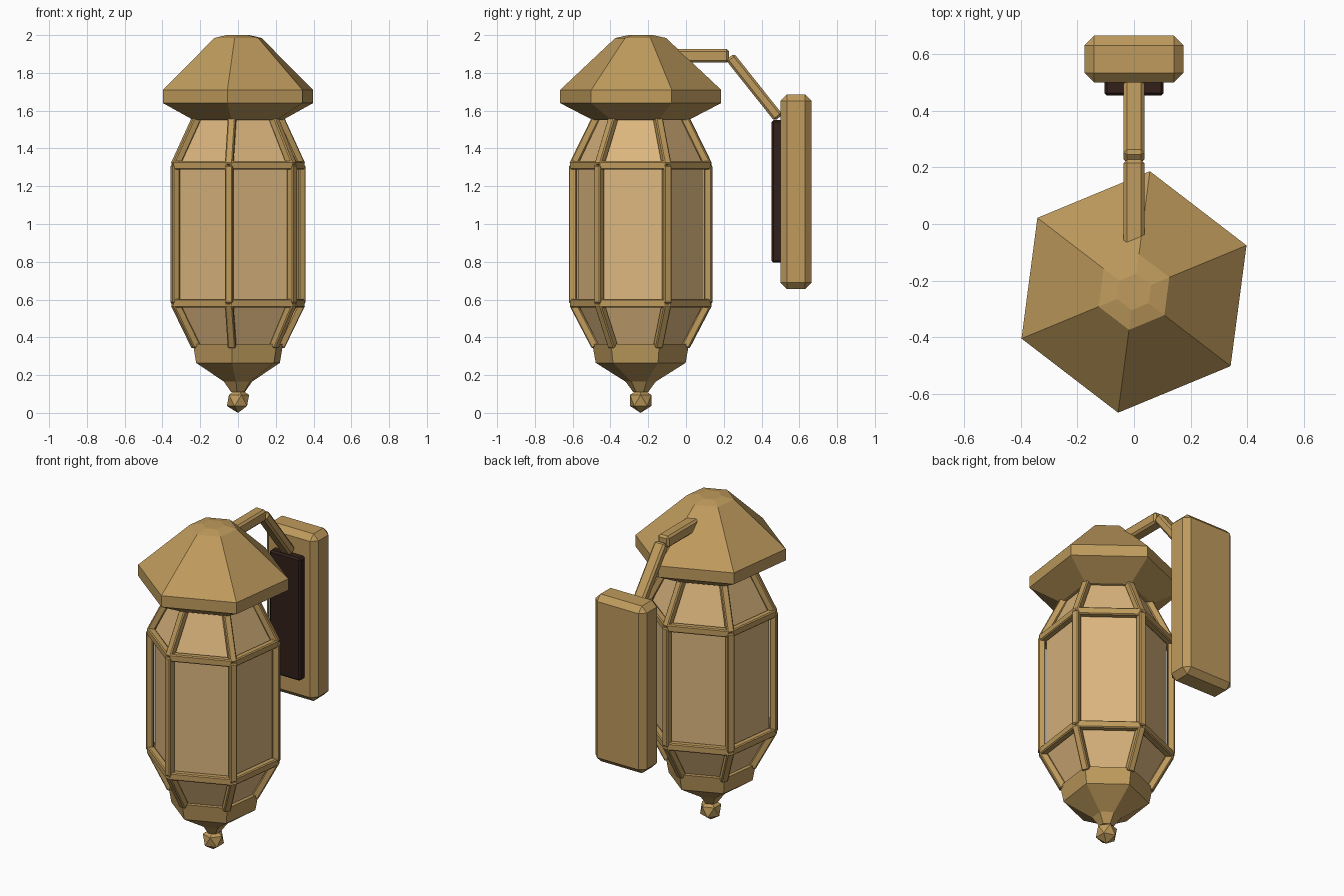
import bpy, bmesh, math
from mathutils import Vector, Matrix

if "Cube" in bpy.data.objects:
    bpy.data.objects.remove(bpy.data.objects["Cube"])

CY = -0.24                      # lantern axis
A0 = math.radians(22.5)         # hexagon rotation


def material(name, col):
    m = bpy.data.materials.new(name)
    m.diffuse_color = (*col, 1)
    m.use_nodes = True
    m.node_tree.nodes["Principled BSDF"].inputs["Base Color"].default_value = m.diffuse_color
    return m


BRASS = material("brass", (0.52, 0.327, 0.108))
GLASS = material("warm_glass", (0.72, 0.47, 0.21))
DARK = material("dark_brown", (0.032, 0.014, 0.010))


def finish(bm, name, mat):
    bmesh.ops.recalc_face_normals(bm, faces=bm.faces)
    me = bpy.data.meshes.new(name)
    bm.to_mesh(me)
    bm.free()
    me.materials.append(mat)
    ob = bpy.data.objects.new(name, me)
    bpy.context.collection.objects.link(ob)
    return ob


def corner(i, r, z):
    a = A0 + i * math.pi / 3
    return Vector((r * math.cos(a), CY + r * math.sin(a), z))


def hex_solid(name, profile, mat):
    """Six-sided solid from (radius, z) pairs."""
    bm = bmesh.new()
    rings = [[bm.verts.new(corner(i, r, z)) for i in range(6)] for r, z in profile]
    for a, b in zip(rings, rings[1:]):
        for i in range(6):
            j = (i + 1) % 6
            bm.faces.new((a[i], a[j], b[j], b[i]))
    bm.faces.new(rings[0])
    bm.faces.new(rings[-1])
    return finish(bm, name, mat)


def add_box(bm, matrix, bevel):
    t = bmesh.new()
    bmesh.ops.create_cube(t, size=1, matrix=matrix)
    bmesh.ops.bevel(t, geom=t.edges[:], offset=bevel, segments=1, affect='EDGES')
    me = bpy.data.meshes.new("tmp")
    t.to_mesh(me)
    t.free()
    bm.from_mesh(me)
    bpy.data.meshes.remove(me)


def add_beam(bm, p, q, side, w, h, bevel):
    """Bevelled bar from p to q, w wide along side, h in the other direction."""
    d = q - p
    z = d.normalized()
    x = (side - z * side.dot(z)).normalized()
    y = z.cross(x)
    m = Matrix((x * w, y * h, d)).transposed().to_4x4()
    m.translation = (p + q) / 2
    add_box(bm, m, bevel)


def box(name, lo, hi, bevel, mat):
    lo, hi = Vector(lo), Vector(hi)
    bm = bmesh.new()
    add_box(bm, Matrix.Translation((lo + hi) / 2) @ Matrix.Diagonal((*(hi - lo), 1)), bevel)
    return finish(bm, name, mat)


# roof, base cup and glass body
hex_solid("roof", [(0.255, 1.55), (0.43, 1.64), (0.43, 1.71), (0.135, 1.985), (0.065, 2.0)], BRASS)
hex_solid("base_cup", [(0.04, 0.11), (0.08, 0.165), (0.24, 0.265), (0.258, 0.365)], BRASS)
hex_solid("glass", [(0.225, 0.35), (0.335, 0.58), (0.335, 1.31), (0.225, 1.56)], GLASS)

# finial
bm = bmesh.new()
bmesh.ops.create_icosphere(bm, subdivisions=1, radius=0.066,
                           matrix=Matrix.Translation((0, CY, 0.066)))
finish(bm, "finial", BRASS)

# frame: posts, slanted ribs and two rings
posts, ribs, rings = bmesh.new(), bmesh.new(), bmesh.new()
R = 0.361
for i in range(6):
    a = A0 + i * math.pi / 3
    tangent = Vector((-math.sin(a), math.cos(a), 0))
    add_beam(posts, corner(i, R, 0.58), corner(i, R, 1.31), tangent, 0.042, 0.042, 0.006)
    add_beam(ribs, corner(i, R, 1.31), corner(i, 0.235, 1.565), tangent, 0.042, 0.042, 0.006)
    add_beam(ribs, corner(i, R, 0.58), corner(i, 0.24, 0.35), tangent, 0.042, 0.042, 0.006)
    for z in (0.58, 1.31):
        add_beam(rings, corner(i, R, z), corner(i + 1, R, z), Vector((0, 0, 1)), 0.045, 0.04, 0.006)
finish(posts, "frame_posts", BRASS)
finish(ribs, "frame_ribs", BRASS)
finish(rings, "frame_rings", BRASS)

# wall arm
X = Vector((1, 0, 0))
bm = bmesh.new()
add_beam(bm, Vector((0, -0.15, 1.89)), Vector((0, 0.227, 1.89)), X, 0.074, 0.072, 0.012)
add_beam(bm, Vector((0, 0.233, 1.885)), Vector((0, 0.49, 1.562)), X, 0.074, 0.056, 0.012)
finish(bm, "wall_arm", BRASS)

# wall plate and dark inlay
box("wall_plate", (-0.175, 0.5, 0.655), (0.175, 0.665, 1.685), 0.034, BRASS)
box("dark_inlay", (-0.105, 0.453, 0.795), (0.105, 0.52, 1.55), 0.01, DARK)
